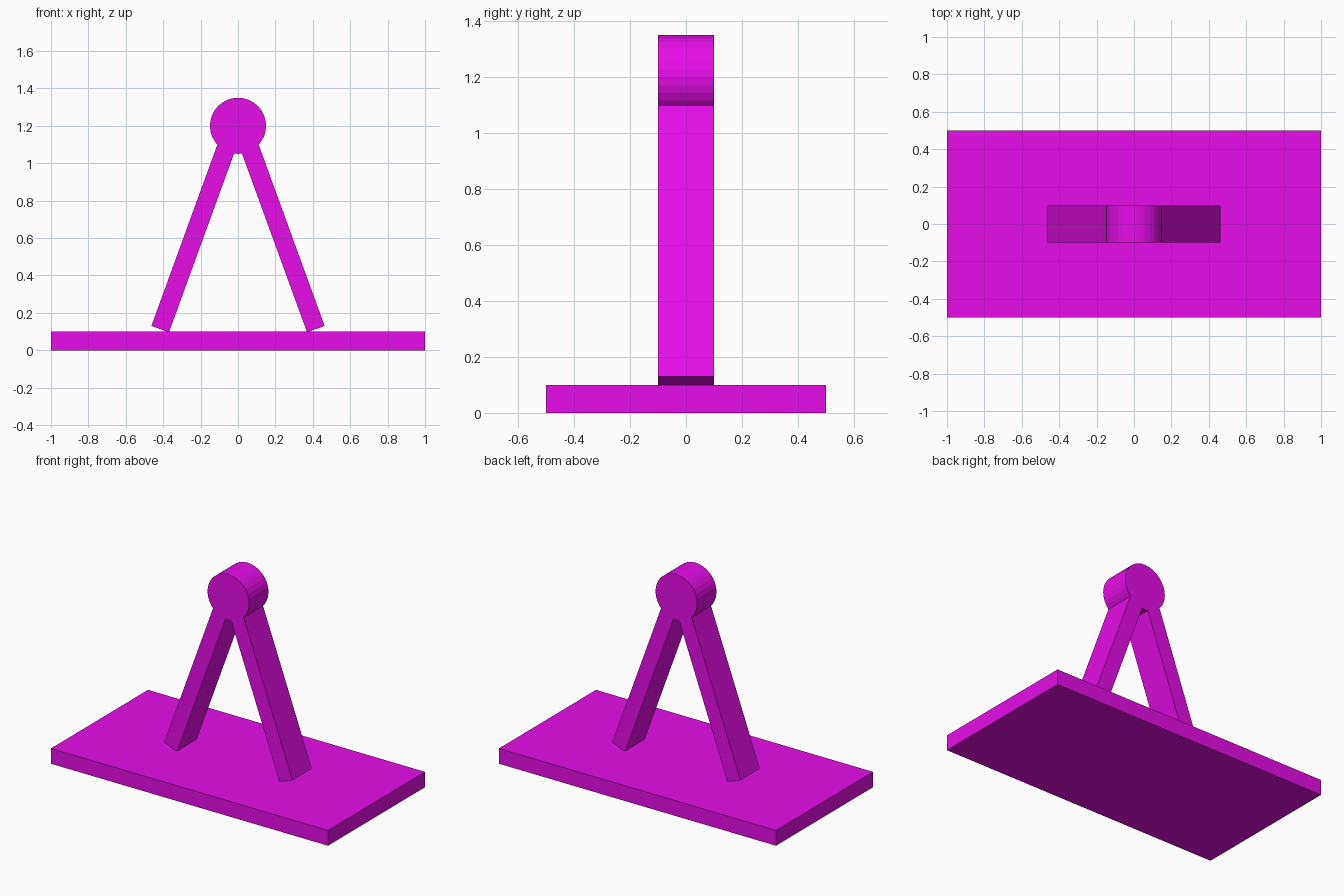
import bpy
import math

if "Cube" in bpy.data.objects:
    bpy.data.objects.remove(bpy.data.objects["Cube"])

magenta = bpy.data.materials.new("magenta")
magenta.diffuse_color = (0.8, 0.004, 0.8, 1.0)
magenta.use_nodes = True
magenta.node_tree.nodes["Principled BSDF"].inputs["Base Color"].default_value = magenta.diffuse_color


def finish(name):
    obj = bpy.context.object
    obj.name = name
    obj.data.materials.append(magenta)
    return obj


def box(name, centre, size, tilt=0.0):
    bpy.ops.mesh.primitive_cube_add(size=1, location=centre, rotation=(0, tilt, 0))
    obj = finish(name)
    obj.scale = size
    return obj


# Flat base plate
box("base_plate", (0, 0, 0.05), (2.0, 1.0, 0.1))

# Two legs leaning together
for side, name in ((-1, "left_leg"), (1, "right_leg")):
    box(name, (side * 0.24, 0, 0.597), (0.1, 0.2, 1.03), -side * math.radians(20))

# Round hub lying along y at the top
bpy.ops.mesh.primitive_cylinder_add(vertices=32, radius=0.15, depth=0.2,
                                    location=(0, 0, 1.2),
                                    rotation=(math.pi / 2, 0, 0))
finish("top_hub")
